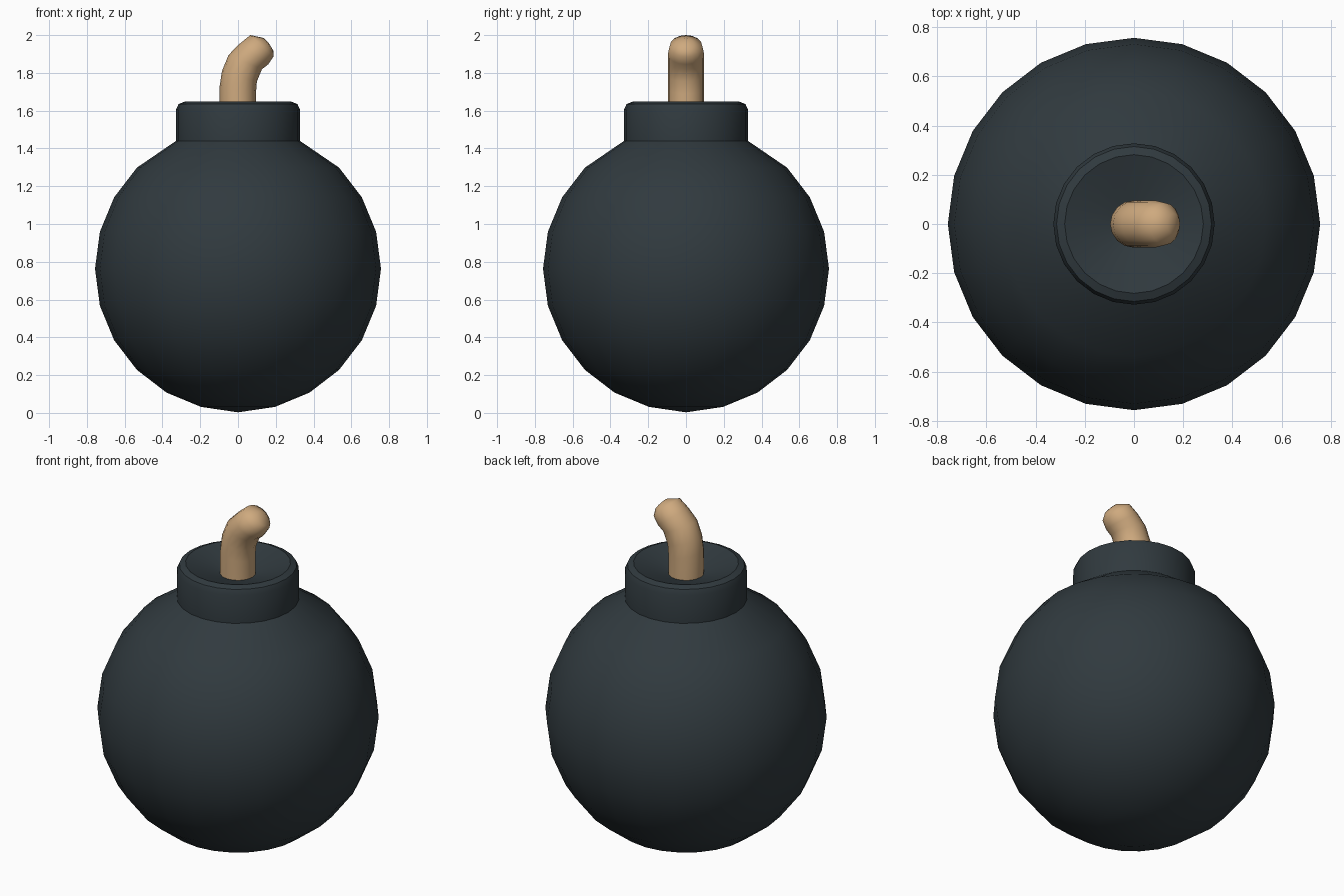
import bpy, bmesh
from math import sin, cos, pi, radians

if "Cube" in bpy.data.objects:
    bpy.data.objects.remove(bpy.data.objects["Cube"])

def make_object(name, rings, color, angle):
    """Skin a list of point rings; single-point rings become poles."""
    bm = bmesh.new()
    rows = [[bm.verts.new(p) for p in ring] for ring in rings]
    for a, b in zip(rows, rows[1:]):
        n = max(len(a), len(b))
        for i in range(n):
            j = (i + 1) % n
            if len(a) == 1:
                bm.faces.new((a[0], b[j], b[i]))
            elif len(b) == 1:
                bm.faces.new((a[i], a[j], b[0]))
            else:
                bm.faces.new((a[i], a[j], b[j], b[i]))
    bmesh.ops.recalc_face_normals(bm, faces=bm.faces)
    mesh = bpy.data.meshes.new(name)
    bm.to_mesh(mesh)
    bm.free()
    obj = bpy.data.objects.new(name, mesh)
    bpy.context.collection.objects.link(obj)
    mat = bpy.data.materials.new(name + "_colour")
    mat.diffuse_color = (*color, 1)
    mat.use_nodes = True
    mat.node_tree.nodes["Principled BSDF"].inputs["Base Color"].default_value = mat.diffuse_color
    mesh.materials.append(mat)
    bpy.ops.object.select_all(action='DESELECT')
    obj.select_set(True)
    bpy.context.view_layer.objects.active = obj
    bpy.ops.object.shade_smooth_by_angle(angle=radians(angle))
    return obj

def lathe_ring(r, z, n=24):
    if r == 0:
        return [(0, 0, z)]
    return [(r * cos(2 * pi * i / n), r * sin(2 * pi * i / n), z) for i in range(n)]

# Round body (sphere up to 45 degrees), collar, bevelled rim and dished top
R, CZ = 0.757, 0.763
profile = [(0, 0.003)]
profile += [(R * cos(radians(a)), CZ + R * sin(radians(a))) for a in range(-75, 46, 15)]
profile += [(0.328, 1.44), (0.328, 1.605), (0.315, 1.635), (0.282, 1.648),
            (0.1, 1.588), (0, 1.56)]
make_object("bomb_body", [lathe_ring(r, z) for r, z in profile],
            (0.03, 0.042, 0.049), 30)

# Bent fuse: each section is (left x, left z, right x, right z, half depth)
sections = [(-0.097, 1.55, 0.095, 1.55, 0.096),
            (-0.097, 1.73, 0.095, 1.69, 0.096),
            (-0.085, 1.81, 0.10, 1.755, 0.096),
            (-0.05, 1.895, 0.127, 1.82, 0.096),
            (0.01, 1.955, 0.16, 1.845, 0.096),
            (0.065, 2.0, 0.187, 1.885, 0.086),
            (0.135, 1.985, 0.187, 1.918, 0.042)]

def fuse_ring(lx, lz, rx, rz, depth, n=16):
    ring = []
    for i in range(n):
        t = 2 * pi * i / n
        k = (1 + cos(t)) / 2
        ring.append((lx + (rx - lx) * k, depth * sin(t), lz + (rz - lz) * k))
    return ring

rings = [[(0, 0, 1.55)]] + [fuse_ring(*s) for s in sections] + [[(0.165, 0, 1.955)]]
make_object("fuse", rings, (0.62, 0.40, 0.21), 60)
